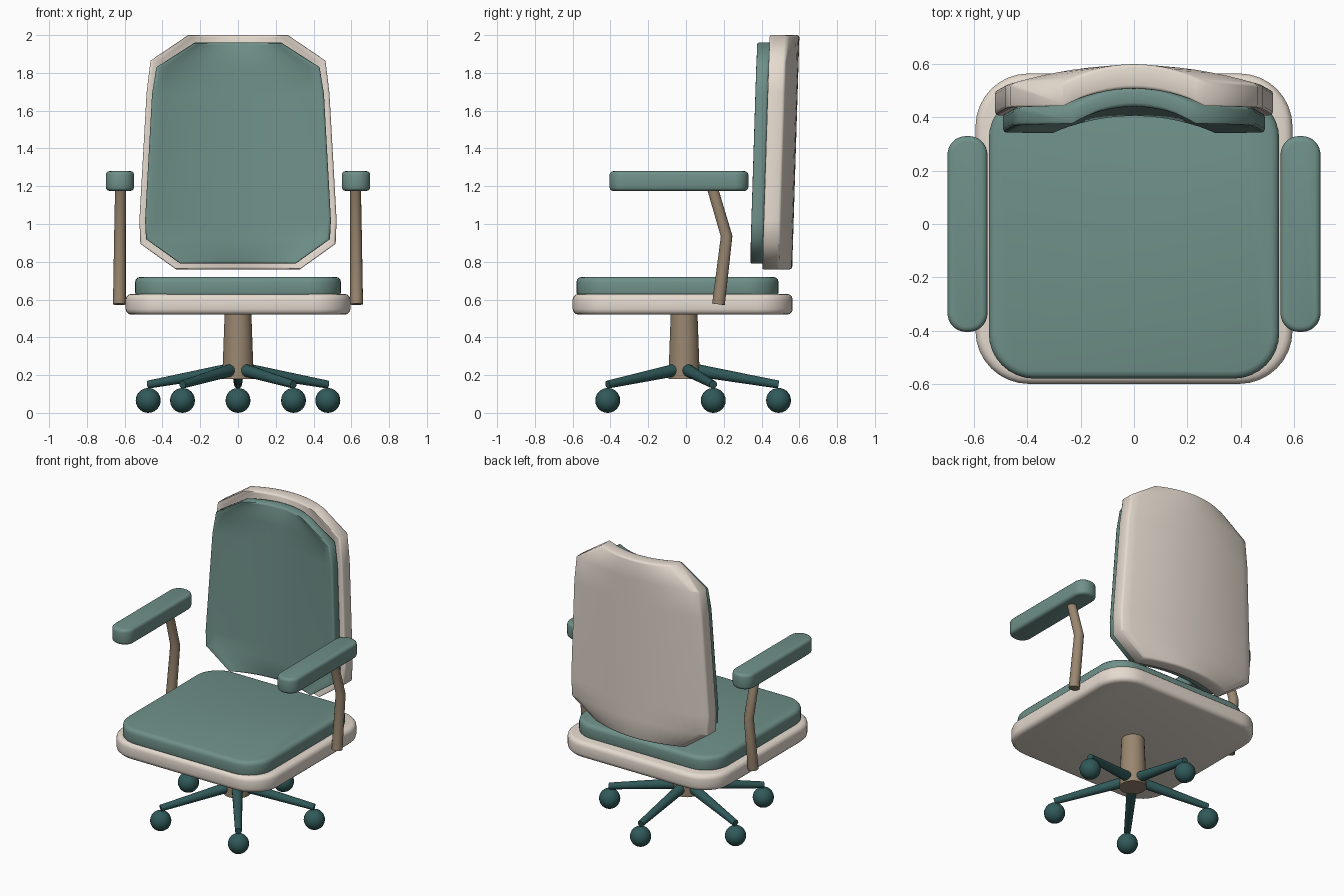
import bpy, bmesh
from math import sin, cos, pi, radians
from mathutils import Vector

if "Cube" in bpy.data.objects:
    bpy.data.objects.remove(bpy.data.objects["Cube"])


def material(name, color):
    m = bpy.data.materials.new(name)
    m.diffuse_color = (*color, 1)
    m.use_nodes = True
    m.node_tree.nodes["Principled BSDF"].inputs["Base Color"].default_value = m.diffuse_color
    return m


FABRIC = material("green_fabric", (0.16, 0.28, 0.25))
CREAM = material("cream_shell", (0.78, 0.70, 0.62))
TAN = material("tan_metal", (0.32, 0.24, 0.16))
DARK = material("dark_green", (0.03, 0.10, 0.10))


def finish(bm, name, mat, bevel=0, segments=3, limit=60, smooth=45):
    bmesh.ops.recalc_face_normals(bm, faces=bm.faces)
    me = bpy.data.meshes.new(name)
    bm.to_mesh(me)
    bm.free()
    ob = bpy.data.objects.new(name, me)
    bpy.context.collection.objects.link(ob)
    me.materials.append(mat)
    bpy.ops.object.select_all(action='DESELECT')
    bpy.context.view_layer.objects.active = ob
    ob.select_set(True)
    if bevel:
        b = ob.modifiers.new("bevel", 'BEVEL')
        b.width, b.segments = bevel, segments
        b.limit_method, b.angle_limit = 'ANGLE', radians(limit)
        bpy.ops.object.modifier_apply(modifier=b.name)
    bpy.ops.object.shade_smooth_by_angle(angle=radians(smooth))
    return ob


def slab(name, x0, x1, y0, y1, z0, z1, r, mat, bevel):
    """Plate with rounded plan corners and softened rims."""
    bm = bmesh.new()
    centres = [(x1 - r, y1 - r), (x0 + r, y1 - r), (x0 + r, y0 + r), (x1 - r, y0 + r)]
    ring = []
    for q, (cx, cy) in enumerate(centres):
        for i in range(9):
            a = (q + i / 8) * pi / 2
            ring.append(bm.verts.new((cx + r * cos(a), cy + r * sin(a), z0)))
    face = bm.faces.new(ring)
    top = bmesh.ops.extrude_face_region(bm, geom=[face])["geom"]
    bmesh.ops.translate(bm, vec=(0, 0, z1 - z0),
                        verts=[v for v in top if isinstance(v, bmesh.types.BMVert)])
    return finish(bm, name, mat, bevel)


def tube(name, points, radii, mat, sides=16):
    """Capped tube along a path, mitred at the bends."""
    pts = [Vector(p) for p in points]
    bm = bmesh.new()
    rings = []
    for i, (p, r) in enumerate(zip(pts, radii)):
        d = (pts[min(i + 1, len(pts) - 1)] - pts[max(i - 1, 0)]).normalized()
        side = d.cross(Vector((0.9, 0.1, 0.05)) if abs(d.z) > 0.8 else Vector((0, 0, 1))).normalized()
        up = side.cross(d)
        rings.append([bm.verts.new(p + r * (side * cos(t) + up * sin(t)))
                      for t in (2 * pi * k / sides for k in range(sides))])
    for a, b in zip(rings, rings[1:]):
        for k in range(sides):
            n = (k + 1) % sides
            bm.faces.new((a[k], a[n], b[n], b[k]))
    bm.faces.new(rings[0])
    bm.faces.new(rings[-1])
    return finish(bm, name, mat)


def curved_panel(name, rows, y_front, y_back, mat, bevel):
    """Tilted panel: rows of (z, half width), bowed backwards across its width."""
    bm = bmesh.new()
    cols = 16
    layers = []
    for y in (y_front, y_back):
        grid = []
        for z, w in rows:
            us = [2 * c / cols - 1 for c in range(cols + 1)]
            grid.append([bm.verts.new((u * w, y + 0.031 * (z - 0.76) + 0.07 * (1 - u * u), z))
                         for u in us])
        layers.append(grid)
    f, b = layers
    n = len(rows)
    for g in layers:
        for i in range(n - 1):
            for c in range(cols):
                bm.faces.new((g[i][c], g[i][c + 1], g[i + 1][c + 1], g[i + 1][c]))
    for i in range(n - 1):
        for c in (0, cols):
            bm.faces.new((f[i][c], f[i + 1][c], b[i + 1][c], b[i][c]))
    for i in (0, n - 1):
        for c in range(cols):
            bm.faces.new((f[i][c], f[i][c + 1], b[i][c + 1], b[i][c]))
    return finish(bm, name, mat, bevel, 2, 62, 60)


# Seat shell and cushion
slab("seat_shell", -0.595, 0.595, -0.60, 0.565, 0.52, 0.63, 0.20, CREAM, 0.03)
slab("seat_cushion", -0.545, 0.545, -0.58, 0.49, 0.61, 0.72, 0.17, FABRIC, 0.028)

# Backrest shell and cushion
curved_panel("back_shell", [(0.76, 0.328), (0.895, 0.517), (1.02, 0.522), (1.695, 0.484),
                            (1.865, 0.463), (2.0, 0.264)], 0.40, 0.492, CREAM, 0.012)
curved_panel("back_cushion", [(0.79, 0.305), (0.92, 0.487), (1.02, 0.492), (1.69, 0.455),
                              (1.83, 0.432), (1.96, 0.23)], 0.334, 0.405, FABRIC, 0.014)

# Armrests with bent posts
for s, side in ((-1, "left"), (1, "right")):
    x0, x1 = sorted((s * 0.55, s * 0.70))
    slab(side + "_armrest", x0, x1, -0.405, 0.33, 1.175, 1.28, 0.07, FABRIC, 0.02)
    tube(side + "_arm_post", [(s * 0.628, 0.172, 0.575), (s * 0.625, 0.215, 0.935),
                              (s * 0.622, 0.14, 1.19)], [0.034, 0.031, 0.029], TAN)

# Pedestal column
HUB_Y = -0.01
tube("pedestal", [(0, HUB_Y, 0.18), (0, HUB_Y, 0.53)], [0.084, 0.071], TAN, 24)

# Five-spoke base with ball casters
for k in range(5):
    a = pi / 2 + k * 2 * pi / 5
    dx, dy = cos(a), sin(a)
    tube(f"base_leg_{k + 1}", [(0.04 * dx, HUB_Y + 0.04 * dy, 0.23),
                               (0.5 * dx, HUB_Y + 0.5 * dy, 0.15)], [0.034, 0.021], DARK)
    bm = bmesh.new()
    bmesh.ops.create_uvsphere(bm, u_segments=20, v_segments=12, radius=0.066)
    bmesh.ops.translate(bm, vec=(0.5 * dx, HUB_Y + 0.5 * dy, 0.066), verts=bm.verts)
    finish(bm, f"caster_{k + 1}", DARK)
